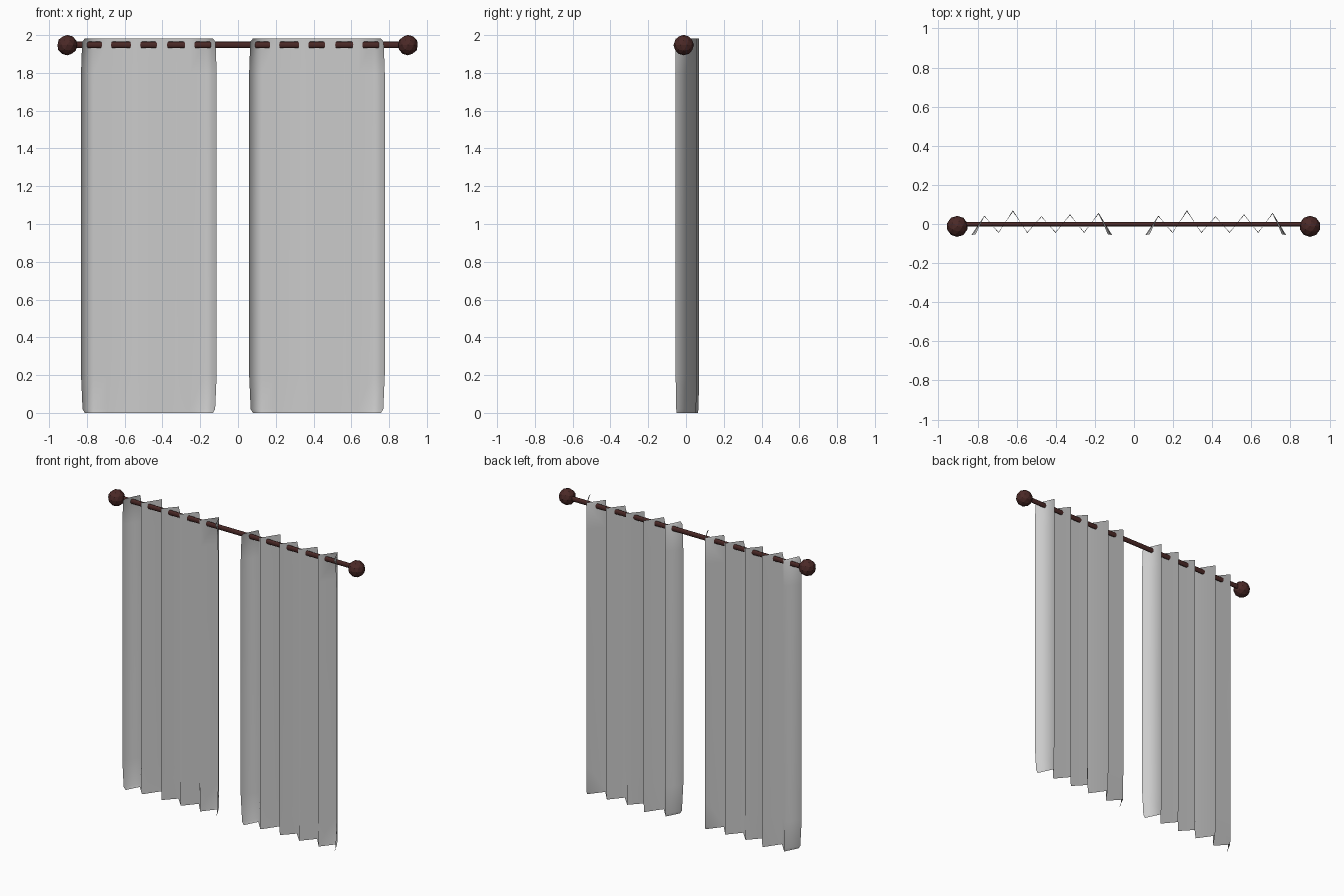
import bpy, math

if "Cube" in bpy.data.objects:
    bpy.data.objects.remove(bpy.data.objects["Cube"])

brown = bpy.data.materials.new("dark_wood")
brown.diffuse_color = (0.07, 0.022, 0.02, 1)
brown.use_nodes = True
brown.node_tree.nodes["Principled BSDF"].inputs["Base Color"].default_value = brown.diffuse_color

# Curtain rod, slightly flattened front to back
bpy.ops.mesh.primitive_cylinder_add(vertices=12, radius=0.017, depth=1.8,
                                    location=(0, -0.002, 1.948),
                                    rotation=(0, math.pi / 2, 0))
rod = bpy.context.object
rod.name = "curtain_rod"
rod.scale.y = 0.65
rod.data.materials.append(brown)
bpy.ops.object.shade_smooth_by_angle()

# Round end knobs
for side, x in (("left", -0.904), ("right", 0.9)):
    bpy.ops.mesh.primitive_ico_sphere_add(subdivisions=2, radius=0.054,
                                          location=(x, -0.012, 1.947))
    knob = bpy.context.object
    knob.name = side + "_knob"
    knob.data.materials.append(brown)

# Pleated panels: one fold profile, swept down through a few rows
FOLDS = [(0, -0.055), (0.066, 0.043), (0.138, -0.046), (0.212, 0.07),
         (0.285, -0.046), (0.358, 0.04), (0.43, -0.046), (0.504, 0.05),
         (0.576, -0.046), (0.65, 0.057), (0.718, -0.055)]
# height, inset of the outer hems, depth factor
ROWS = [(0, 0.02, 0.9), (0.02, 0.008, 0.94), (0.2, 0, 1), (1.0, 0, 1),
        (1.8, 0, 1), (1.965, 0.006, 1), (1.982, 0.02, 0.99)]


def curtain(name, x0):
    n = len(FOLDS)
    verts = []
    for z, inset, depth in ROWS:
        for i, (x, y) in enumerate(FOLDS):
            dx = inset if i == 0 else -inset if i == n - 1 else 0
            verts.append((x0 + x + dx, y * depth, z))
    faces = [(r * n + i, r * n + i + 1, (r + 1) * n + i + 1, (r + 1) * n + i)
             for r in range(len(ROWS) - 1) for i in range(n - 1)]
    mesh = bpy.data.meshes.new(name)
    mesh.from_pydata(verts, [], faces)
    mesh.shade_smooth()
    obj = bpy.data.objects.new(name, mesh)
    bpy.context.collection.objects.link(obj)


curtain("left_curtain", -0.831)
curtain("right_curtain", 0.059)
